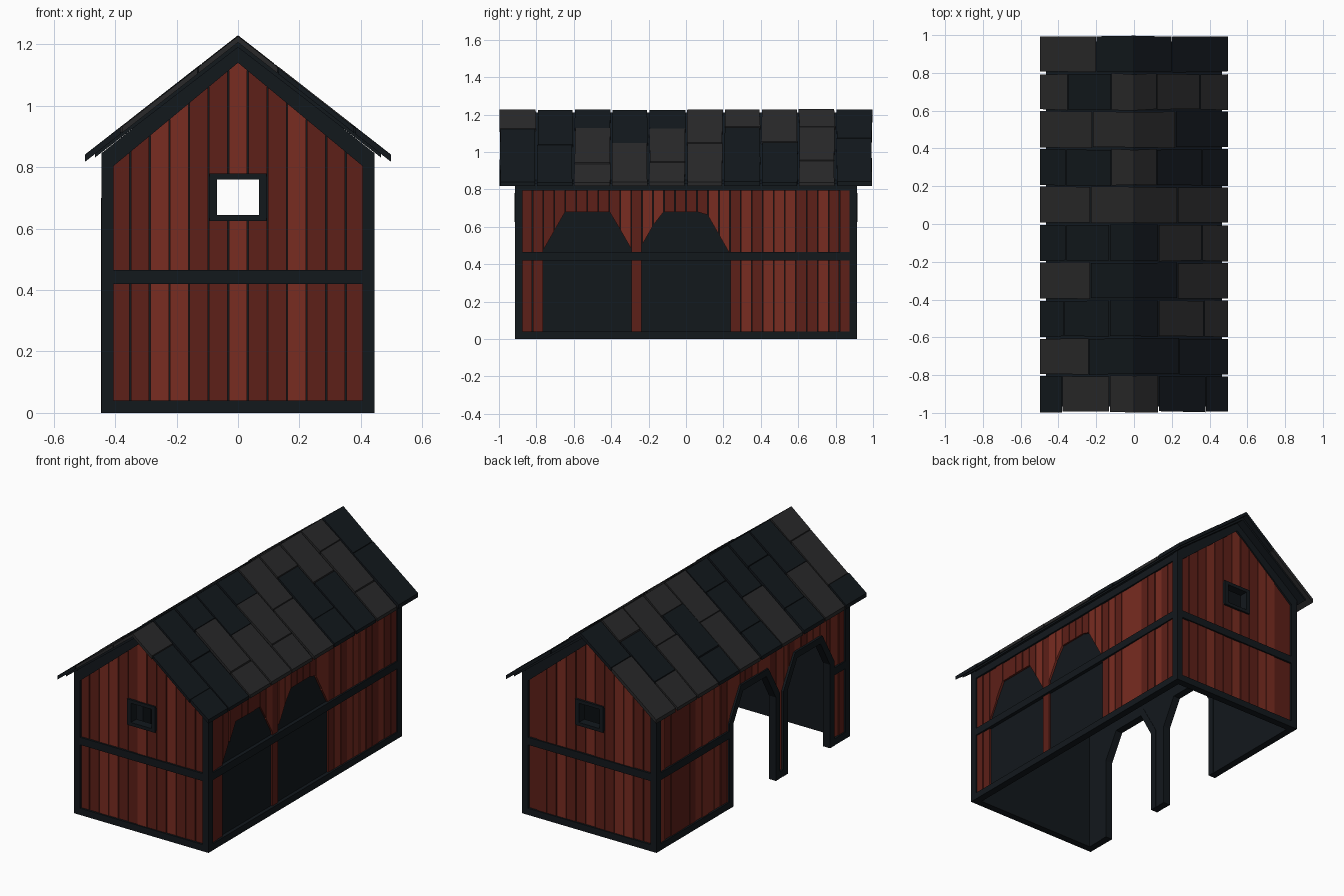
import bpy, bmesh, random

if "Cube" in bpy.data.objects:
    bpy.data.objects.remove(bpy.data.objects["Cube"])
random.seed(4)


def material(name, rgb):
    m = bpy.data.materials.new(name)
    m.diffuse_color = (*rgb, 1)
    m.use_nodes = True
    m.node_tree.nodes["Principled BSDF"].inputs["Base Color"].default_value = m.diffuse_color
    return m


DARK = material("dark_timber", (0.006, 0.009, 0.012))
GREY = material("grey_slate", (0.022, 0.022, 0.023))
RED = material("red_board", (0.11, 0.014, 0.009))
LIGHT = material("light_red_board", (0.19, 0.025, 0.015))
MATS = [DARK, GREY, RED, LIGHT]


def build(name, solids):
    """Each solid is (loop_a, loop_b, material): two matching loops joined into a prism."""
    bm = bmesh.new()
    for a, b, mat in solids:
        va, vb = [bm.verts.new(p) for p in a], [bm.verts.new(p) for p in b]
        faces = [bm.faces.new(va), bm.faces.new(vb[::-1])]
        n = len(va)
        for i in range(n):
            j = (i + 1) % n
            faces.append(bm.faces.new((va[j], va[i], vb[i], vb[j])))
        for f in faces:
            f.material_index = MATS.index(mat)
    bmesh.ops.recalc_face_normals(bm, faces=bm.faces)
    me = bpy.data.meshes.new(name)
    bm.to_mesh(me)
    bm.free()
    for m in MATS:
        me.materials.append(m)
    ob = bpy.data.objects.new(name, me)
    bpy.context.collection.objects.link(ob)
    return ob


def prism(axis, profile, d0, d1, mat=DARK):
    """Extrude a (u, z) profile from d0 to d1 along x or y."""
    def put(d):
        return [(d, u, z) if axis == "x" else (u, d, z) for u, z in profile]
    return put(d0), put(d1), mat


def rect(u0, u1, z0, z1):
    return [(u0, z0), (u1, z0), (u1, z1), (u0, z1)]


def flip(profile):
    return [(-u, z) for u, z in profile]


# arch shape for the open side
CENTRES = (-0.526, -0.014)
ARCH_IN = [(-.2, 0), (-.2, .5), (-.11, .66), (.11, .66), (.2, .5), (.2, 0)]
ARCH_OUT = [(-.24, 0), (-.24, .51), (-.13, .70), (.13, .70), (.24, .51), (.24, 0)]


def shift(profile, c):
    return [(u + c, z) for u, z in profile]


# gable ends: wall with window notch, frame and boards
half_wall = [(0, 0), (.43, 0), (.43, .84), (0, 1.18), (0, .76), (.068, .76), (.068, .645), (0, .645)]
raker = [(0, 1.14), (.41, .80), (.445, .80), (.445, .845), (0, 1.197)]
for name, s in (("front", -1), ("back", 1)):
    build(name + "_wall", [prism("y", p, s * .872, s * .893) for p in (half_wall, flip(half_wall))])
    frame = [rect(-.445, .445, 0, .04), rect(-.42, .42, .42, .465)]
    build(name + "_frame", [prism("y", p, s * .88, s * .915) for p in frame + [raker, flip(raker)]])
    window = [rect(-.093, .093, .76, .78), rect(-.093, .093, .625, .645),
              rect(-.093, -.068, .625, .78), rect(.068, .093, .625, .78)]
    build(name + "_window_frame", [prism("y", p, s * .865, s * .917) for p in window])
    boards = []
    for i, tone in enumerate("DDLLDDLDDLDDD"):
        w = .83 / 13
        x0, x1 = -.415 + i * w + .002, -.415 + (i + 1) * w - .002
        mid = [0] if x0 < 0 < x1 else []
        top = [(x, 1.155 - .83 * abs(x)) for x in [x1] + mid + [x0]]
        pieces = [[(x0, .03), (x1, .03)] + top]
        if 5 <= i <= 7:
            pieces = [rect(x0, x1, .03, .635), [(x0, .77), (x1, .77)] + top]
        d = .902 + random.uniform(0, .006)
        boards += [prism("y", p, s * .89, s * d, LIGHT if tone == "L" else RED) for p in pieces]
    build(name + "_boards", boards)


def board_foot(y, mid):
    """Bottom height of a side board above the arches."""
    for c in CENTRES:
        if abs(mid - c) < .22:
            u = abs(y - c)
            return .68 if u <= .121 else .68 - (u - .12) * 1.75
    return .03


# side walls: right is closed, left has two arches
for name, s in (("right", 1), ("left", -1)):
    arched = s < 0
    bottom = [(-.893, 0)]
    spans, beams = [(-.915, .915)], [(-.9, .9)]
    if arched:
        for c in CENTRES:
            bottom += shift(ARCH_IN, c)
        spans = [(-.915, -.726), (-.326, -.214), (.186, .915)]
        beams = [(-.9, -.75), (.21, .9)]
    wall = bottom + [(.893, 0), (.893, .84), (-.893, .84)]
    build(name + "_wall", [prism("x", wall, s * .402, s * .423)])
    frame = [rect(a, b, 0, .04) for a, b in spans] + [rect(a, b, .42, .465) for a, b in beams]
    frame += [rect(-.915, .915, .795, .84)]
    build(name + "_frame", [prism("x", p, s * .41, s * .445) for p in frame])
    build(name + "_corner_posts",
          [prism("x", rect(min(a, b), max(a, b), 0, .84), s * .405, s * .445)
           for a, b in ((-.915, -.873), (.873, .915))])
    if arched:
        build("arch_frames", [prism("x", shift(ARCH_IN, c) + shift(ARCH_OUT[::-1], c), s * .40, s * .446)
                              for c in CENTRES])
    edges = [-.88 + 1.76 * i / 30 for i in range(31)]
    if arched:
        keys = [c + k for c in CENTRES for k in (-.22, -.12, .12, .22)]
        edges = sorted([e for e in edges if all(abs(e - k) > .02 for k in keys)] + keys)
    boards = []
    for a, b in zip(edges, edges[1:]):
        y0, y1, m = a + .002, b - .002, (a + b) / 2
        p = [(y0, board_foot(y0, m)), (y1, board_foot(y1, m)), (y1, .81), (y0, .81)]
        tone = LIGHT if random.random() < .4 else RED
        boards.append(prism("x", p, s * .42, s * (.432 + random.uniform(0, .006))))
        boards[-1] = (*boards[-1][:2], tone)
    build(name + "_boards", boards)

# roof underlay
under = [(0, 1.212), (.465, .849), (.465, .832), (0, 1.19)]
build("roof_underlay", [prism("y", p, -.965, .965) for p in (under, flip(under))])

# roof slates: ten courses from back to front, split positions and tones
COURSES = [((.2,), "GDD"), ((.35, .12), "GDGGG"), ((.22,), "GGD"), ((.36, .12), "DDGDD"),
           ((.23,), "GGG"), ((.36, .13), "DDDGG"), ((.23,), "GDG"), ((.37, .13), "DDDGG"),
           ((.24,), "GDD"), ((.38, .13), "DGGDD")]


def roof_z(x):
    return 1.225 - .78 * abs(x)


slates = []
for row, (splits, tones) in enumerate(COURSES):
    xs = [-.5] + [-v for v in splits] + list(splits[::-1]) + [.5]
    y1, y0 = 1 - row * .2, .8 - row * .2
    for x0, x1, tone in zip(xs, xs[1:], tones):
        lift = random.uniform(0, .005)
        a, b = x0 + .002, x1 - .002
        line = [a, 0, b] if a < 0 < b else [a, b]
        loops = []
        for y, inward in ((y0, 1), (y1, -1)):
            skew = [y + inward * random.uniform(.001, .009) for _ in line]
            up = [(x, w, roof_z(x) + lift) for x, w in zip(line, skew)]
            low = [(x, w, roof_z(x) - .019) for x, w in zip(line, skew)]
            loops.append(up + low[::-1])
        slates.append((*loops, GREY if tone == "G" else DARK))
build("roof_slates", slates)
